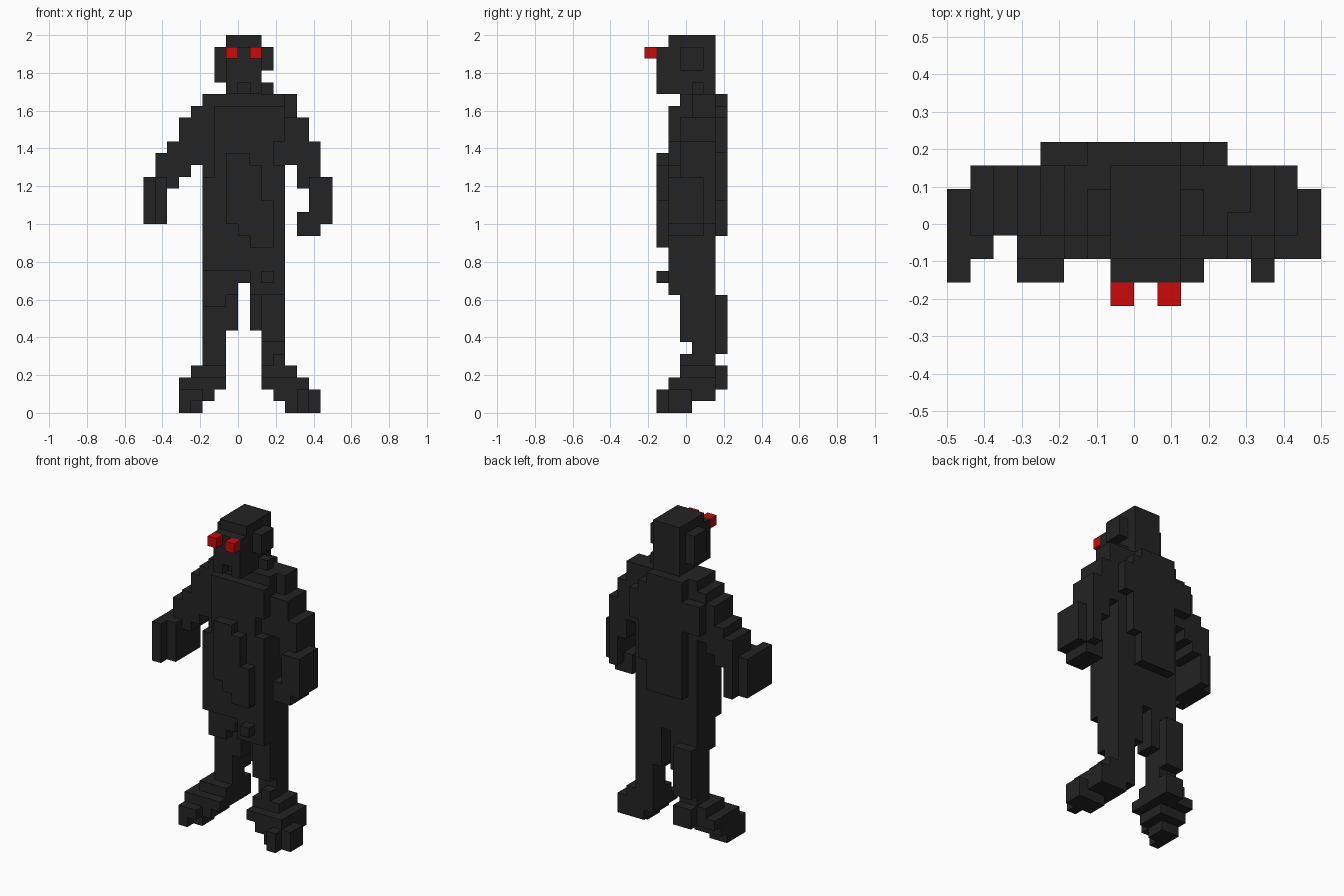
import bpy
import bmesh
from mathutils import Vector

if "Cube" in bpy.data.objects:
    bpy.data.objects.remove(bpy.data.objects["Cube"], do_unlink=True)

CELL = 1 / 16
ORIGIN = Vector((-8, -3.5, 0))
parts = {}      # part name -> set of filled cells
filled = set()  # every filled cell


def box(part, x, y, z):
    """Fill a block of cells; each range is (first, end)."""
    cells = {(i, j, k) for i in range(*x) for j in range(*y) for k in range(*z)} - filled
    parts.setdefault(part, set()).update(cells)
    filled.update(cells)


def material(name, colour):
    mat = bpy.data.materials.new(name)
    mat.use_nodes = True
    mat.diffuse_color = (*colour, 1)
    bsdf = mat.node_tree.nodes["Principled BSDF"]
    bsdf.inputs["Base Color"].default_value = (*colour, 1)
    bsdf.inputs["Roughness"].default_value = 0.9
    return mat


def build(part, mat):
    """Make the outer skin of a part, leaving out faces hidden by neighbours."""
    bm = bmesh.new()
    for cell in sorted(parts[part]):
        for axis in range(3):
            for side in (0, 1):
                near = list(cell)
                near[axis] += 2 * side - 1
                if tuple(near) in filled:
                    continue
                ring = []
                for a, b in ((0, 0), (1, 0), (1, 1), (0, 1)):
                    p = Vector(cell)
                    p[axis] += side
                    p[(axis + 1) % 3] += a
                    p[(axis + 2) % 3] += b
                    ring.append(bm.verts.new((p + ORIGIN) * CELL))
                bm.faces.new(ring if side else ring[::-1])
    bmesh.ops.remove_doubles(bm, verts=bm.verts, dist=CELL / 100)
    bmesh.ops.dissolve_limit(bm, angle_limit=0.01, verts=bm.verts, edges=bm.edges)
    mesh = bpy.data.meshes.new(part)
    bm.to_mesh(mesh)
    bm.free()
    mesh.materials.append(mat)
    obj = bpy.data.objects.new(part, mesh)
    bpy.context.collection.objects.link(obj)


# Eyes
for column in (7, 9):
    box("eyes", x=(column, column + 1), y=(0, 1), z=(30, 31))

# Head: skull, crown, ears, tusks and neck
box("head", x=(7, 10), y=(1, 6), z=(28, 31))
box("head", x=(7, 10), y=(2, 6), z=(31, 32))
box("head", x=(6, 7), y=(3, 5), z=(28, 31))
box("head", x=(10, 11), y=(3, 5), z=(29, 31))
box("head", x=(7, 10), y=(2, 6), z=(27, 28))
box("head", x=(10, 11), y=(4, 5), z=(27, 28))
for column in (7, 9):
    box("head", x=(column, column + 1), y=(1, 2), z=(27, 28))

# Torso core
box("torso", x=(5, 12), y=(3, 6), z=(12, 27))

# Chest: front layer
box("chest", x=(6, 12), y=(2, 3), z=(23, 26))
box("chest", x=(6, 11), y=(2, 3), z=(21, 23))
box("chest", x=(6, 12), y=(2, 3), z=(20, 21))
box("chest", x=(5, 12), y=(2, 3), z=(12, 20))

# Belly: stepped bulge on the chest
box("belly", x=(7, 9), y=(1, 2), z=(21, 22))
box("belly", x=(7, 10), y=(1, 2), z=(18, 21))
box("belly", x=(7, 11), y=(1, 2), z=(16, 18))
box("belly", x=(8, 11), y=(1, 2), z=(15, 16))
box("belly", x=(9, 11), y=(1, 2), z=(14, 15))

# Back: broad at the shoulders, narrower below
box("back", x=(6, 10), y=(6, 7), z=(15, 27))
box("back", x=(10, 11), y=(6, 7), z=(18, 26))
box("back", x=(4, 12), y=(6, 7), z=(22, 25))

# Hips with a small front knob
box("hips", x=(5, 12), y=(3, 6), z=(11, 12))
box("hips", x=(9, 12), y=(2, 3), z=(10, 12))
box("hips", x=(10, 11), y=(1, 2), z=(11, 12))

# Left arm: shoulder, upper arm, forearm, hand
box("left_arm", x=(12, 13), y=(4, 6), z=(25, 27))
box("left_arm", x=(12, 14), y=(3, 6), z=(23, 25))
box("left_arm", x=(12, 15), y=(3, 6), z=(21, 23))
box("left_arm", x=(13, 15), y=(3, 6), z=(19, 21))
box("left_arm", x=(14, 15), y=(2, 6), z=(16, 20))
box("left_arm", x=(15, 16), y=(2, 5), z=(16, 20))
box("left_arm", x=(13, 15), y=(2, 5), z=(15, 17))

# Right arm: shoulder, upper arm, forearm, hand
box("right_arm", x=(4, 5), y=(3, 6), z=(21, 26))
box("right_arm", x=(3, 4), y=(3, 6), z=(20, 25))
box("right_arm", x=(2, 3), y=(3, 6), z=(19, 23))
box("right_arm", x=(1, 2), y=(3, 6), z=(20, 22))
box("right_arm", x=(1, 2), y=(2, 6), z=(16, 20))
box("right_arm", x=(0, 1), y=(1, 5), z=(16, 20))

# Left leg: thigh, shin, ankle
box("left_leg", x=(9, 12), y=(3, 6), z=(10, 11))
box("left_leg", x=(9, 10), y=(4, 6), z=(7, 10))
box("left_leg", x=(10, 12), y=(3, 6), z=(6, 10))
box("left_leg", x=(10, 12), y=(4, 6), z=(4, 6))
box("left_leg", x=(11, 12), y=(3, 4), z=(4, 5))

# Left foot: steps outward toward the toes
box("left_foot", x=(10, 13), y=(3, 6), z=(3, 4))
box("left_foot", x=(10, 14), y=(2, 6), z=(2, 3))
box("left_foot", x=(11, 14), y=(2, 6), z=(1, 2))
box("left_foot", x=(12, 15), y=(2, 4), z=(0, 2))
box("left_foot", x=(13, 14), y=(1, 2), z=(0, 2))

# Right leg: thigh, shin, calf
box("right_leg", x=(5, 8), y=(3, 6), z=(10, 11))
box("right_leg", x=(5, 7), y=(3, 4), z=(9, 10))
box("right_leg", x=(5, 8), y=(4, 6), z=(7, 10))
box("right_leg", x=(5, 7), y=(4, 6), z=(4, 7))
box("right_leg", x=(5, 7), y=(6, 7), z=(5, 10))

# Right foot: heel to toes
box("right_foot", x=(4, 7), y=(3, 6), z=(3, 4))
box("right_foot", x=(5, 7), y=(6, 7), z=(2, 4))
box("right_foot", x=(3, 7), y=(2, 6), z=(2, 3))
box("right_foot", x=(3, 6), y=(2, 5), z=(1, 2))
box("right_foot", x=(3, 5), y=(2, 4), z=(0, 1))
box("right_foot", x=(3, 4), y=(1, 2), z=(0, 2))
box("right_foot", x=(4, 5), y=(1, 2), z=(1, 2))

charcoal = material("charcoal", (0.017, 0.017, 0.017))
red = material("eye red", (0.6, 0.003, 0.003))
for name in parts:
    build(name, red if name == "eyes" else charcoal)
